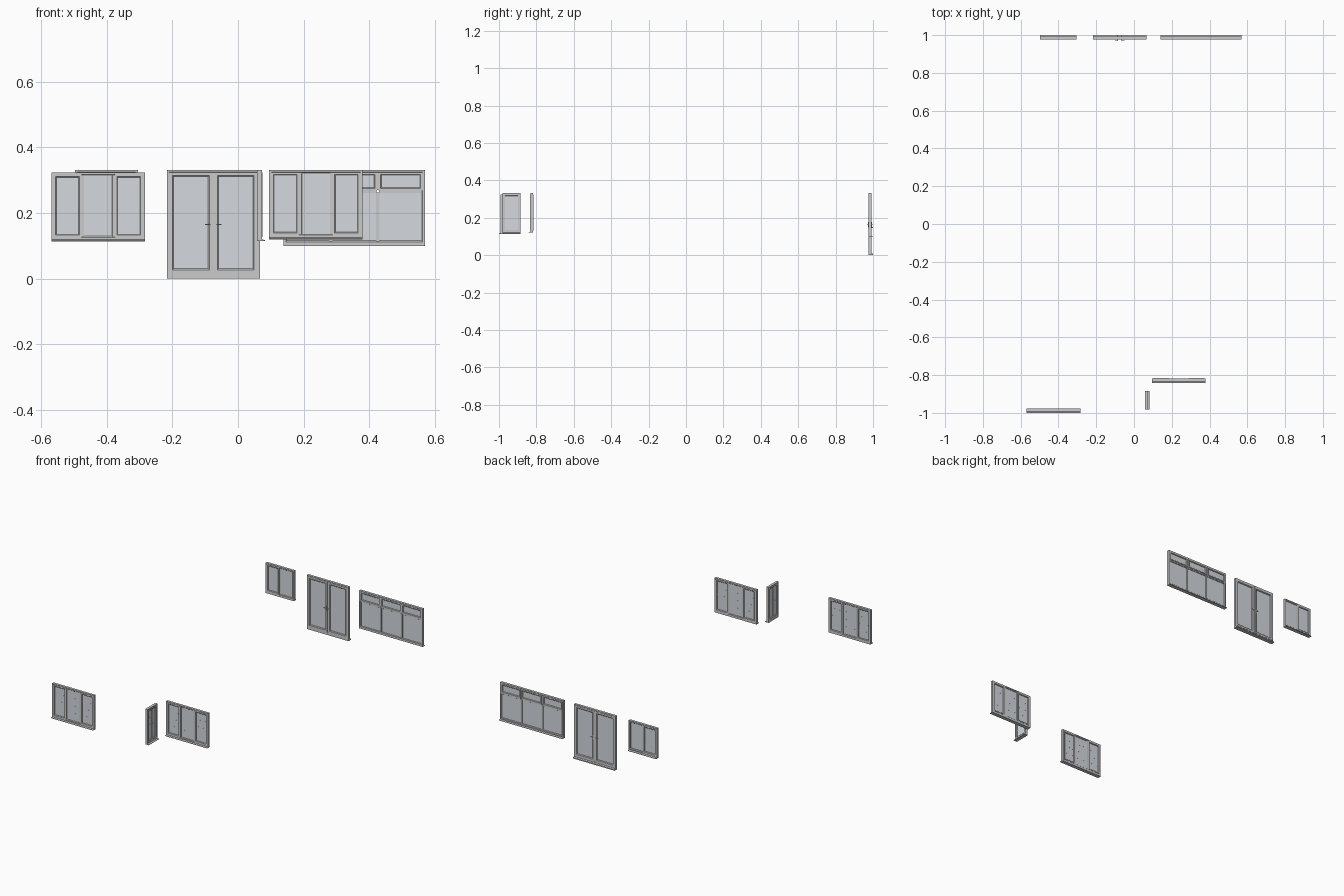
import bpy, bmesh
from math import pi
from mathutils import Matrix

if "Cube" in bpy.data.objects:
    bpy.data.objects.remove(bpy.data.objects["Cube"])

HD = 0.0075     # half depth of every outer frame
FW = 0.009      # outer frame bar width
MW = 0.0085     # mullion width


def material(name, col):
    m = bpy.data.materials.new(name)
    m.diffuse_color = col
    m.use_nodes = True
    m.node_tree.nodes["Principled BSDF"].inputs["Base Color"].default_value = m.diffuse_color
    return m


GLASS = material("pale_glass", (0.66, 0.70, 0.74, 1))


def box(bm, x0, x1, y0, y1, z0, z1):
    m = Matrix.Translation(((x0 + x1) / 2, (y0 + y1) / 2, (z0 + z1) / 2)) @ \
        Matrix.Diagonal((x1 - x0, y1 - y0, z1 - z0, 1))
    bmesh.ops.create_cube(bm, size=1, matrix=m)


def ring(bm, rect, profile):
    """Mitred rectangular frame: profile points are (inset from edge, depth)."""
    x0, x1, z0, z1 = rect
    loops = []
    for i, d in profile:
        loops.append([bm.verts.new(c) for c in ((x0 + i, d, z0 + i), (x1 - i, d, z0 + i),
                                                (x1 - i, d, z1 - i), (x0 + i, d, z1 - i))])
    for a, b in zip(loops, loops[1:] + loops[:1]):
        for k in range(4):
            n = (k + 1) % 4
            bm.faces.new((a[k], a[n], b[n], b[k]))


def finish(bm, name, xf, mat=None):
    bmesh.ops.recalc_face_normals(bm, faces=bm.faces)
    me = bpy.data.meshes.new(name)
    bm.to_mesh(me)
    bm.free()
    ob = bpy.data.objects.new(name, me)
    ob.matrix_world = xf
    if mat:
        me.materials.append(mat)
    bpy.context.collection.objects.link(ob)
    return ob


def bar_profile(w, d):
    c = w * 0.25    # chamfer towards the glass, on both faces
    return [(0, -d), (w - c, -d), (w, -d + c), (w, d - c), (w - c, d), (0, d)]


def unit(name, loc, turn, width, z0, z1, bays, sill=0.006, sash_w=0.0065):
    """A window or door facing local -y. Bays: (x0, x1, z0, z1, opening, cols, rows)."""
    xf = Matrix.Translation((loc[0], loc[1], 0)) @ Matrix.Rotation(turn, 4, 'Z')
    h = width / 2
    frame, sashes, glass, bars, ledge = (bmesh.new() for _ in range(5))
    zf = z0 + sill
    ring(frame, (-h, h, zf, z1), bar_profile(FW, HD))
    # mullions and transoms fill the gaps between bays
    for b in bays:
        if b[1] < h - FW - 0.001:
            box(frame, b[1], b[1] + MW, -HD + .001, HD - .001, b[2] - .001, b[3] + .001)
        if b[3] < z1 - FW - 0.001:
            box(frame, b[0] - .001, b[1] + .001, -HD + .0012, HD - .0012, b[3], b[3] + MW)
    for x0, x1, a0, a1, opening, cols, rows in bays:
        w = sash_w if opening else 0.0015
        if opening:     # opening sash stands slightly proud of the frame
            ring(sashes, (x0 - .002, x1 + .002, a0 - .002, a1 + .002),
                 bar_profile(w + .002, HD + .001))
        else:           # glazing bead
            ring(sashes, (x0, x1, a0, a1), bar_profile(w, 0.0045))
        gx0, gx1, gz0, gz1 = x0 + w, x1 - w, a0 + w, a1 - w
        box(glass, gx0 - .001, gx1 + .001, -.002, .002, gz0 - .001, gz1 + .001)
        t = 0.0007
        for i in range(1, cols):
            x = gx0 + (gx1 - gx0) * i / cols
            box(bars, x - t, x + t, -.0024, .0024, gz0, gz1)
        for j in range(1, rows):
            z = gz0 + (gz1 - gz0) * j / rows
            box(bars, gx0, gx1, -.0023, .0023, z - t, z + t)
    # sill with a sloping top and a projecting nose
    prof = [(HD, z0), (HD, zf), (-HD, zf), (-.016, zf - .003), (-.016, z0)]
    ends = [[ledge.verts.new((s * h, y, z)) for y, z in prof] for s in (-1, 1)]
    for e in ends:
        ledge.faces.new(e)
    for k in range(5):
        n = (k + 1) % 5
        ledge.faces.new((ends[0][k], ends[0][n], ends[1][n], ends[1][k]))
    finish(frame, name + "_frame", xf)
    finish(sashes, name + "_sashes", xf)
    finish(glass, name + "_glass", xf, GLASS)
    finish(ledge, name + "_sill", xf)
    if bars.verts:
        finish(bars, name + "_glazing_bars", xf, GLASS)
    else:
        bars.free()
    return xf


def row(width, splits, z0, z1, kinds):
    """Divide a width into bays at the given mullion centres."""
    xs = [-width / 2 + FW - MW / 2] + splits + [width / 2 - FW + MW / 2]
    return [(a + MW / 2, b - MW / 2, z0, z1) + k for a, b, k in zip(xs, xs[1:], kinds)]


# two front three-light windows with glazing bars
for name, x, y, zb in (("front_left_window", -0.426, -0.984, 0.113),
                       ("front_right_window", 0.237, -0.825, 0.12)):
    zt = zb + 0.211
    W = 0.285
    side, mid = (True, 2, 4), (False, 3, 4)
    unit(name, (x, y), 0, W, zb, zt,
         row(W, [-0.0485, 0.0485], zb + .015, zt - FW, [side, mid, side]))

# narrow window facing the right side
unit("side_window", (0.066, -0.933), pi / 2, 0.098, 0.114, 0.331,
     row(0.098, [], 0.129, 0.322, [(True, 2, 4)]))

# small two-light window at the back
unit("back_small_window", (-0.401, 0.984), pi, 0.192, 0.146, 0.331,
     row(0.192, [0.0], 0.161, 0.322, [(False, 1, 1), (True, 1, 1)]))

# wide back window with three opening top lights
W = 0.43
cuts = [-0.0715, 0.0715]
unit("back_wide_window", (0.354, 0.984), pi, W, 0.099, 0.331,
     row(W, cuts, 0.114, 0.262, [(False, 1, 1)] * 3)
     + row(W, cuts, 0.262 + MW, 0.322, [(True, 1, 1)] * 3))

# double door at the back
W = 0.283
door = unit("back_door", (-0.075, 0.984), pi, W, 0.0, 0.331,
            row(W, [0.0], 0.019, 0.322, [(True, 1, 1)] * 2), sill=0.01, sash_w=0.0115)

# lever handles on both faces of both leaves
bm = bmesh.new()
for sx in (-1, 1):
    for sy in (-1, 1):
        def part(xa, xb, ya, yb, za, zb):
            box(bm, *sorted((sx * xa, sx * xb)), *sorted((sy * ya, sy * yb)), za, zb)
        part(.0085, .0125, .008, .010, .148, .176)      # back plate
        part(.0092, .0118, .009, .0155, .1635, .1665)   # spindle
        part(.0092, .0250, .0135, .016, .1635, .1665)   # lever
finish(bm, "door_handles", door)
